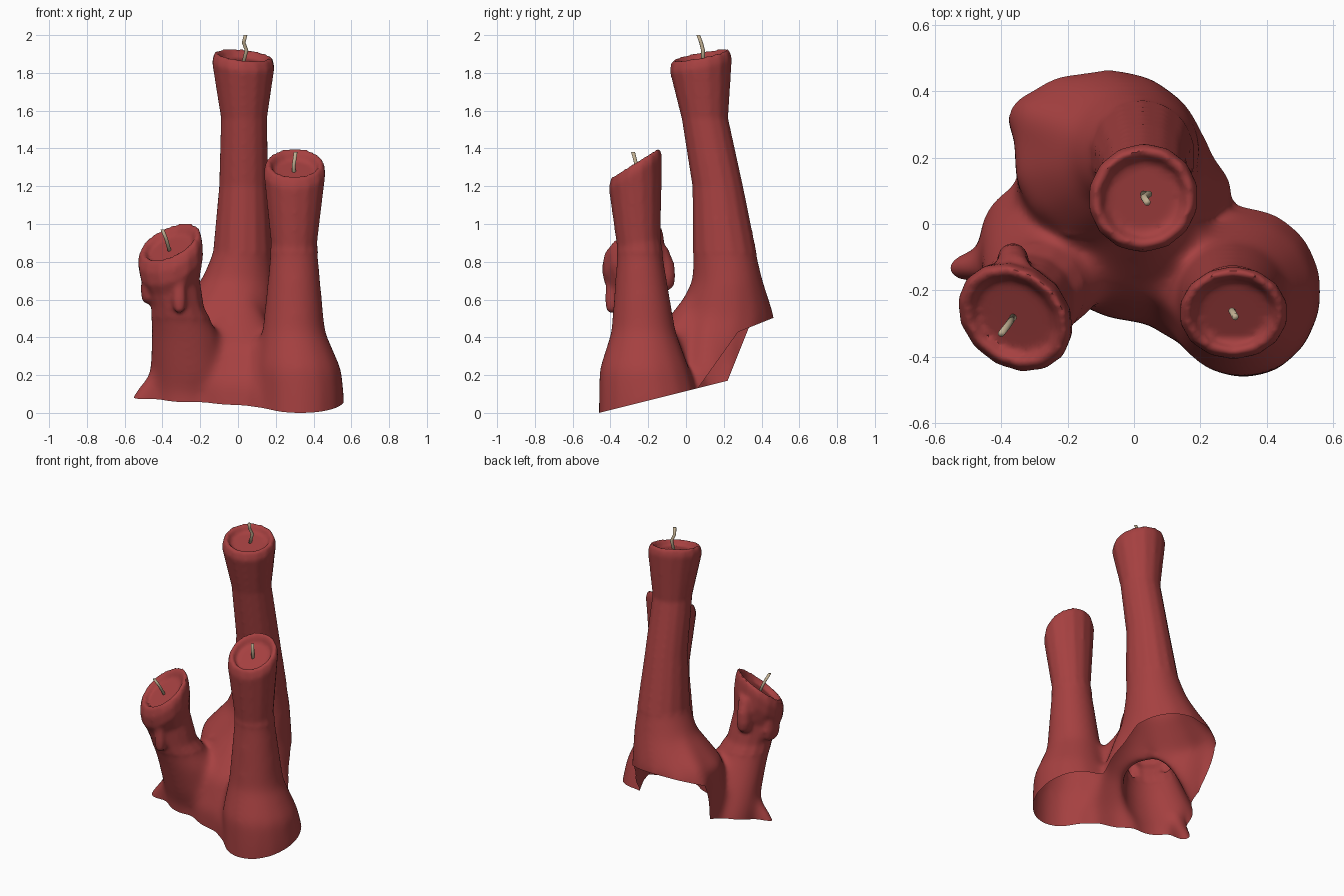
import bpy, bmesh, math
from mathutils import Vector


def material(name, rgb):
    m = bpy.data.materials.new(name)
    m.diffuse_color = (*rgb, 1)
    return m


WAX = material("red wax", (0.38, 0.052, 0.052))
WICK = material("tan wick", (0.52, 0.42, 0.28))
SIDES = 14


def loft(bm, rings):
    """Closed loft; ring = (x, y, z, rx, ry, slope along x, slope along y)."""
    loops = []
    for r in rings:
        x, y, z, rx, ry, a, b = (*r, 0, 0)[:7]
        g2 = a * a + b * b
        shrink = (1 - 1 / math.sqrt(1 + g2)) / g2 if g2 else 0
        loop = []
        for i in range(SIDES):
            t = 2 * math.pi * (i + 0.5) / SIDES
            dx, dy = rx * math.cos(t), ry * math.sin(t)
            k = (a * dx + b * dy) * shrink      # tilted circle narrows along its slope
            dx, dy = dx - k * a, dy - k * b
            loop.append(bm.verts.new((x + dx, y + dy, z + a * dx + b * dy)))
        loops.append(loop)
    for lo, hi in zip(loops, loops[1:]):
        for i in range(SIDES):
            j = (i + 1) % SIDES
            bm.faces.new((lo[i], lo[j], hi[j], hi[i]))
    bm.faces.new(loops[0][::-1])
    bm.faces.new(loops[-1])


def cup(x, y, z, r, a, b, depth):
    """Rounded rim and sunken wax pool on top of a candle."""
    return [(x, y, z - 0.045, r, r, a, b),
            (x, y, z, r * 0.93, r * 0.93, a, b),
            (x, y, z + 0.008, r * 0.84, r * 0.84, a, b),
            (x, y, z - 0.012, r * 0.74, r * 0.74, a, b),
            (x, y, z - depth, r * 0.70, r * 0.70, a, b)]


bm = bmesh.new()

# Tall back candle with its wide melted skirt
loft(bm, [(-0.04, 0.09, -0.2, 0.32, 0.34), (-0.04, 0.09, 0.1, 0.315, 0.33),
          (-0.06, 0.17, 0.36, 0.30, 0.285), (-0.08, 0.205, 0.51, 0.29, 0.267),
          (0.0, 0.22, 0.70, 0.20, 0.19), (0.025, 0.205, 0.85, 0.160, 0.169),
          (0.03, 0.168, 1.2, 0.132, 0.135), (0.032, 0.10, 1.56, 0.124, 0.124)]
     + cup(0.028, 0.078, 1.89, 0.169, -0.1, 0.2, 0.035))

# Corners of the skirt: back left, back and right
loft(bm, [(-0.30, 0.32, 0.1, 0.085, 0.08), (-0.30, 0.32, 0.46, 0.085, 0.085),
          (-0.27, 0.31, 0.55, 0.075, 0.075), (-0.10, 0.25, 0.74, 0.06, 0.06)])
loft(bm, [(-0.20, 0.36, 0.1, 0.11, 0.10), (-0.20, 0.36, 0.48, 0.11, 0.10),
          (-0.18, 0.33, 0.56, 0.10, 0.09), (-0.08, 0.26, 0.74, 0.07, 0.07)])
loft(bm, [(0.20, 0.12, -0.2, 0.10, 0.12), (0.20, 0.12, 0.2, 0.10, 0.12),
          (0.16, 0.13, 0.42, 0.07, 0.09), (0.10, 0.17, 0.65, 0.05, 0.06)])

# Front right candle
loft(bm, [(0.33, -0.2, -0.2, 0.237, 0.267), (0.33, -0.2, 0.08, 0.237, 0.267),
          (0.32, -0.22, 0.23, 0.232, 0.243), (0.295, -0.225, 0.43, 0.170, 0.174),
          (0.297, -0.25, 0.90, 0.124, 0.118, 0, 0.2)]
     + cup(0.30, -0.268, 1.32, 0.166, 0, 0.62, 0.045))

# Short left candle
loft(bm, [(-0.265, -0.03, -0.2, 0.20, 0.20), (-0.265, -0.04, 0.1, 0.203, 0.20),
          (-0.25, -0.08, 0.2, 0.22, 0.195), (-0.277, -0.165, 0.4, 0.185, 0.165),
          (-0.32, -0.235, 0.56, 0.142, 0.145),
          (-0.342, -0.262, 0.68, 0.145, 0.145, 0.25, 0.3),
          (-0.352, -0.275, 0.78, 0.182, 0.182, 0.45, 0.55)]
     + cup(-0.36, -0.282, 0.90, 0.187, 0.48, 0.6, 0.04))

# Pointed toe at the left foot
loft(bm, [(-0.515, -0.13, 0.0, 0.075, 0.05), (-0.495, -0.13, 0.09, 0.075, 0.045),
          (-0.43, -0.12, 0.21, 0.04, 0.05)])

# Wax filling the front between the two short candles
loft(bm, [(0.04, -0.11, -0.2, 0.29, 0.19), (0.04, -0.11, 0.15, 0.29, 0.19),
          (0.02, -0.08, 0.34, 0.23, 0.15), (0.0, 0.0, 0.50, 0.15, 0.10),
          (0.01, 0.07, 0.64, 0.07, 0.06)])
loft(bm, [(0.14, -0.25, -0.2, 0.1, 0.1), (0.14, -0.25, 0.12, 0.1, 0.1),
          (0.14, -0.2, 0.38, 0.06, 0.07)])
loft(bm, [(-0.13, -0.15, -0.2, 0.1, 0.09), (-0.13, -0.15, 0.2, 0.1, 0.09),
          (-0.12, -0.13, 0.40, 0.07, 0.07)])

# Drips hanging from the short candle's rim
for x, y, top, low, rx, ry in [(-0.31, -0.395, 0.79, 0.53, 0.036, 0.034),
                               (-0.475, -0.24, 0.78, 0.58, 0.04, 0.075),
                               (-0.365, -0.115, 0.88, 0.65, 0.05, 0.06)]:
    loft(bm, [(x, y, low, rx * 0.45, ry * 0.45), (x, y, low + 0.02, rx * 0.85, ry * 0.85),
              (x, y, low + 0.07, rx, ry), (x, y, low + 0.14, rx * 0.9, ry * 0.9),
              (x * 0.98, y - 0.02, top, rx * 0.9, ry * 0.6)])

mesh = bpy.data.meshes.new("melted_candles")
bm.to_mesh(mesh)
bm.free()
body = bpy.data.objects.new("melted_candles", mesh)
bpy.context.collection.objects.link(body)

# Fuse everything into one wax skin
mod = body.modifiers.new("fuse", 'REMESH')
mod.mode = 'VOXEL'
mod.voxel_size = 0.013
dg = bpy.context.evaluated_depsgraph_get()
fused = bpy.data.meshes.new_from_object(body.evaluated_get(dg))
body.modifiers.clear()
body.data = fused

bm = bmesh.new()
bm.from_mesh(fused)


def soften(verts, times):
    for _ in range(times):
        bmesh.ops.smooth_vert(bm, verts=verts, factor=0.5, use_axis_x=True,
                              use_axis_y=True, use_axis_z=True)


# Soften the joints near the base, leave rims and drips crisp
def is_joint(p):
    drip = p.x < -0.15 and p.z > 0.5 and p.y < -0.03
    return p.z < 0.85 and not drip


soften(bm.verts[:], 2)
soften([v for v in bm.verts if is_joint(v.co)], 35)

# Open underside: a slanted foot plane, plus a raised arch at the back
planes = [(Vector((0, 0, 0.115)), Vector((0, -0.25, 1))),
          (Vector((0, 0.22, 0.17)), Vector((0, -2.5, 1))),
          (Vector((0, 0.07, 0.14)), Vector((0, -1.4, 1))),
          (Vector((0, 0.33, 0.45)), Vector((0, -0.4, 1)))]
for co, no in planes:
    bmesh.ops.bisect_plane(bm, geom=bm.verts[:] + bm.edges[:] + bm.faces[:],
                           dist=1e-5, plane_co=co, plane_no=no)
doomed = []
for f in bm.faces:
    c = f.calc_center_median()
    foot, left, right, arch = [(c - co).dot(no) < 0 for co, no in planes]
    if foot or (arch and (left if c.x < -0.1 else right)):
        doomed.append(f)
bmesh.ops.delete(bm, geom=doomed, context='FACES')
bm.to_mesh(fused)
bm.free()
fused.materials.clear()
fused.materials.append(WAX)
fused.polygons.foreach_set("material_index", [0] * len(fused.polygons))

bpy.context.view_layer.objects.active = body
body.select_set(True)
bpy.ops.object.shade_smooth_by_angle(angle=math.radians(50))
body.select_set(False)

# Bent wicks
WICKS = {
    "tall_wick": [(0.025, 0.09, 1.84), (0.045, 0.09, 1.92), (0.03, 0.08, 1.96), (0.04, 0.065, 2.0)],
    "right_wick": [(0.297, -0.262, 1.26), (0.295, -0.262, 1.31), (0.305, -0.28, 1.38)],
    "left_wick": [(-0.36, -0.275, 0.85), (-0.38, -0.305, 0.92), (-0.40, -0.33, 0.97)],
}
for name, pts in WICKS.items():
    bm = bmesh.new()
    loft(bm, [(x, y, z, 0.01, 0.01) for x, y, z in pts])
    me = bpy.data.meshes.new(name)
    bm.to_mesh(me)
    bm.free()
    me.materials.append(WICK)
    me.shade_smooth()
    bpy.context.collection.objects.link(bpy.data.objects.new(name, me))
